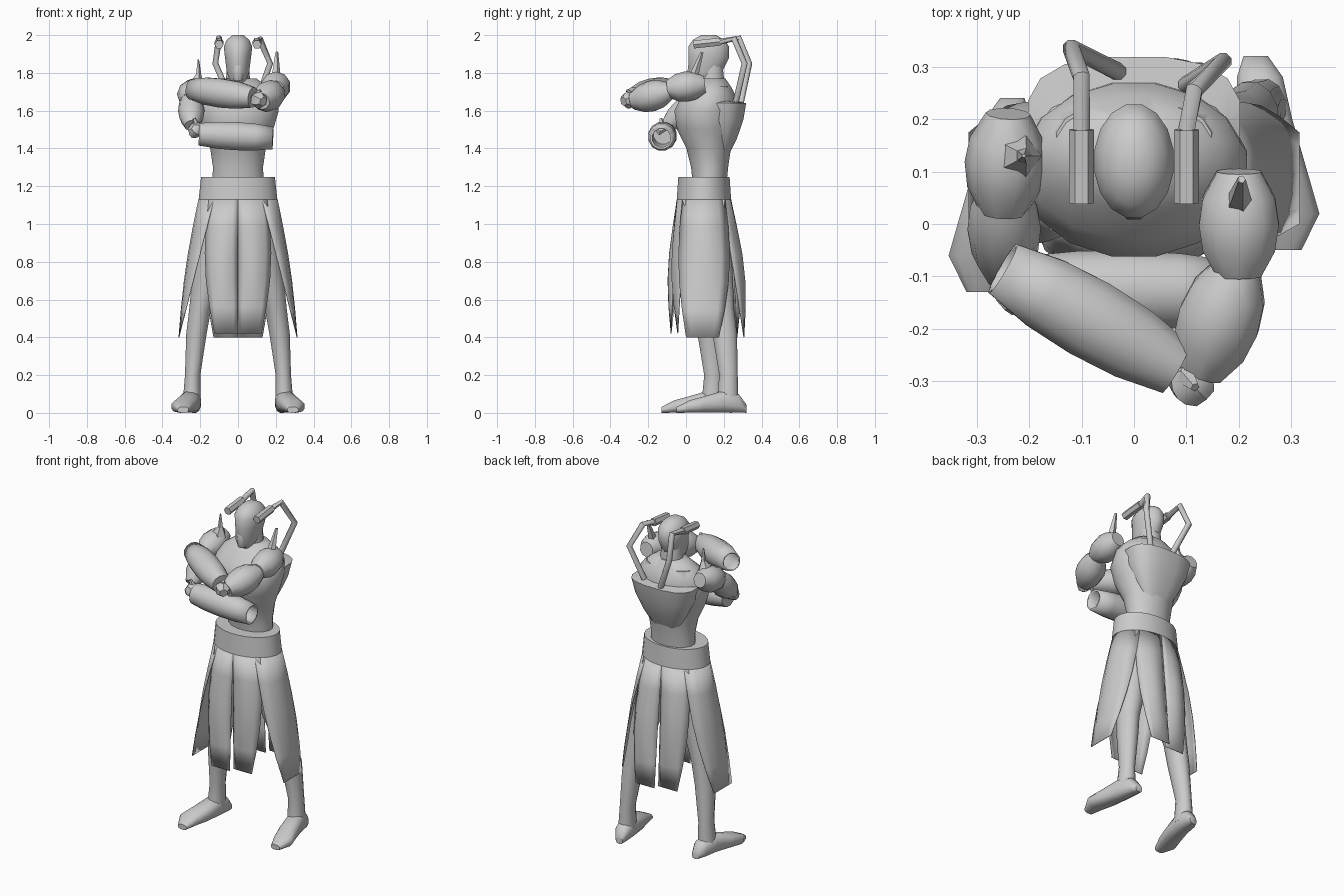
import bpy, bmesh, math
from mathutils import Vector

if "Cube" in bpy.data.objects:
    bpy.data.objects.remove(bpy.data.objects["Cube"])

X, Y, Z = Vector((1, 0, 0)), Vector((0, 1, 0)), Vector((0, 0, 1))
BELT_Y, BELT_WIDTH, BELT_DEPTH, BELT_BOTTOM = .095, .21, .145, 1.13


def finish(name, mesh_data, angle, thickness):
    bmesh.ops.recalc_face_normals(mesh_data, faces=mesh_data.faces)
    mesh = bpy.data.meshes.new(name)
    mesh_data.to_mesh(mesh)
    mesh_data.free()
    obj = bpy.data.objects.new(name, mesh)
    bpy.context.collection.objects.link(obj)
    if thickness:
        solidify = obj.modifiers.new("Thickness", "SOLIDIFY")
        solidify.thickness = thickness
        solidify.offset = -1
    bpy.ops.object.select_all(action="DESELECT")
    obj.select_set(True)
    bpy.context.view_layer.objects.active = obj
    bpy.ops.object.shade_smooth_by_angle(angle=math.radians(angle))


def bridge(mesh_data, lower, upper, closed):
    count = len(lower)
    for k in range(count if closed else count - 1):
        j = (k + 1) % count
        mesh_data.faces.new((lower[k], lower[j], upper[j], upper[k]))


def loft(name, stations, sides=12, ref=Y, axis=None, open_start=False,
         power=1, thickness=0, angle=50):
    """Skin rings along a path; each station is (point, width, height)."""
    mesh_data = bmesh.new()
    path = [Vector(station[0]) for station in stations]
    last = len(path) - 1
    rings = []
    for i, (point, width, height) in enumerate(stations):
        along = axis or (path[min(i + 1, last)] - path[max(i - 1, 0)]).normalized()
        side = along.cross(ref).normalized()
        up = side.cross(along)
        ring = []
        for k in range(sides):
            turn = math.tau * (k + .5) / sides
            c, s = math.cos(turn), math.sin(turn)
            c = math.copysign(abs(c) ** power, c)
            s = math.copysign(abs(s) ** power, s)
            corner = path[i] + side * c * width + up * s * height
            corner.z = max(corner.z, 0)
            ring.append(mesh_data.verts.new(corner))
        rings.append(ring)
    for lower, upper in zip(rings, rings[1:]):
        bridge(mesh_data, lower, upper, True)
    mesh_data.faces.new(rings[-1])
    if not open_start:
        mesh_data.faces.new(rings[0])
    finish(name, mesh_data, angle, thickness)


def column(name, rows, **options):
    """Upright loft on the centre line; each row is z, y, width, depth."""
    loft(name, [((0, y, z), width, depth) for z, y, width, depth in rows],
         axis=Z, **options)


def spindle(name, start, end, radius, ends=.55, steps=4, **options):
    """Swollen limb section that narrows toward both ends."""
    start, end = Vector(start), Vector(end)
    stations = []
    for i in range(steps + 1):
        t = i / steps
        r = radius * (ends + (1 - ends) * math.sin(math.pi * t) ** .7)
        stations.append((start.lerp(end, t), r, r))
    loft(name, stations, **options)


def rod(name, path, start_radius, end_radius, **options):
    last = len(path) - 1
    radii = [start_radius + (end_radius - start_radius) * i / last for i in range(last + 1)]
    loft(name, [(p, r, r) for p, r in zip(path, radii)], **options)


def mix(a, b, t):
    return a + (b - a) * t


def belt_front(u):
    return BELT_DEPTH * math.sqrt(1 - (u / BELT_WIDTH) ** 2) - BELT_Y


def belt_back(u):
    return belt_front(u) + BELT_Y * 2


def belt_side(u):
    return BELT_WIDTH * math.sqrt(1 - ((u - BELT_Y) / BELT_DEPTH) ** 2)


def panel(name, top, bottom, belt, out, flare, bow, hem, place, rows=5, cols=6):
    """Cloth strip that leaves the belt's curve, swells and ends at a straight hem."""
    mesh_data = bmesh.new()
    grid = []
    for i in range(rows + 1):
        t = i / rows
        swell = math.sin(math.pi * t)
        line = []
        for k in range(cols + 1):
            v = k / cols
            start = mix(*top, v)
            u = mix(start, mix(*bottom, v), t) + swell * mix(*flare, v)
            w = mix(belt(start), out, t) + swell * bow * math.sin(math.pi * v)
            line.append(mesh_data.verts.new(place(u, w, mix(BELT_BOTTOM, hem, t))))
        grid.append(line)
    for upper, lower in zip(grid, grid[1:]):
        bridge(mesh_data, upper, lower, False)
    finish(name, mesh_data, 60, .004)


# Torso, neck and the flared back of the jacket
column("torso", [(1.2, .125, .14, .09), (1.3, .125, .135, .1), (1.4, .12, .15, .12),
                 (1.5, .105, .19, .155), (1.6, .105, .22, .17), (1.67, .12, .21, .15),
                 (1.72, .135, .17, .11), (1.77, .14, .1, .07)], sides=16)
rod("neck", [(0, .14, 1.7), (0, .135, 1.85)], .07, .06)
column("jacket_back", [(1.37, .185, .09, .045), (1.45, .185, .14, .085),
                       (1.55, .19, .185, .115), (1.64, .2, .205, .12),
                       (1.65, .17, .18, .08), (1.73, .15, .15, .08)],
       sides=16, power=.75, angle=40)

# Head and face mask
column("head", [(1.75, .09, .04, .05), (1.8, .1, .06, .09), (1.88, .12, .07, .11),
                (1.94, .12, .077, .11), (1.975, .12, .06, .085), (2, .12, .03, .04)],
       sides=16)
spindle("mouth_guard", (0, .04, 1.76), (0, .04, 1.86), .034, ends=.7, sides=8)

# Hoses curving from beside the head down to the back
hoses = {"right": [(-.1, .18, 1.965), (-.1, .28, 1.985), (-.12, .335, 1.85), (-.03, .29, 1.64)],
         "left": [(.1, .18, 1.965), (.115, .255, 1.98), (.17, .31, 1.85), (.1, .265, 1.65)]}
for name, path in hoses.items():
    rod(name + "_hose", path, .017, .017, sides=8, ref=X)
    tip = Vector(path[0])
    rod(name + "_hose_nozzle", [tip - Y * .14 - Z * .015, tip], .024, .024,
        sides=6, ref=X, angle=30)

# Belt of the skirt
column("skirt_belt", [(1.25, BELT_Y, .14, .1), (1.25, BELT_Y, .197, .137),
                      (BELT_BOTTOM, BELT_Y, BELT_WIDTH, BELT_DEPTH)], sides=24)

for name, s in (("left", 1), ("right", -1)):
    # Skirt panels, leaning with the stride
    def lean(z):
        return s * .025 * (BELT_BOTTOM - z)

    panel(name + "_front_skirt_panel", (0, .155), (0, .125), belt_front, .063,
          (0, .035), .035, .42, lambda u, w, z: (s * u, lean(z) - w, z))
    panel(name + "_back_skirt_panel", (0, .155), (0, .13), belt_back, .29,
          (0, .035), .04, .4, lambda u, w, z: (s * u, lean(z) + w, z))
    panel(name + "_side_skirt_panel", (-.02, .208), (0, .175), belt_side, .315,
          (-.03, .04), .015, .4, lambda u, w, z: (s * w, u, z))

    # Legs and feet, with the right foot a step forward
    step = .04 * (s - 1)
    leg = [(1.15, .09, .11, .085, 0), (.95, .115, .125, .095, .3), (.72, .165, .155, .08, .6),
           (.55, .2, .185, .06, .8), (.42, .22, .205, .056, 1), (.2, .24, .225, .042, 1),
           (.05, .245, .22, .05, 1)]
    loft(name + "_leg", [((s * x, y + step * share, z), r, r * 1.2)
                         for z, x, y, r, share in leg], axis=Z)
    foot = [(.32, .232, .024, .022), (.28, .24, .045, .05), (.2, .25, .053, .06),
            (.1, .272, .06, .045), (.02, .295, .06, .034), (-.05, .29, .03, .016)]
    loft(name + "_foot", [((s * x, y + step, h), w, h) for y, x, w, h in foot],
         ref=Z, axis=Y, power=.8)

# Upper arms and shoulders
spindle("left_shoulder", (.2, .1, 1.74), (.2, -.1, 1.715), .08, sides=10, ref=Z)
spindle("left_arm", (.2, -.08, 1.705), (.125, -.285, 1.65), .082, sides=10, ref=Z)
spindle("right_shoulder", (-.24, .21, 1.71), (-.25, .02, 1.66), .078, sides=10, ref=X)
spindle("right_arm", (-.25, .08, 1.68), (-.245, -.1, 1.52), .07, sides=10, ref=X)

# Shoulder spikes
rod("left_shoulder_spike", [(.2, .04, 1.78), (.205, .085, 1.91)], .026, .008,
    sides=5, angle=30)
rod("right_shoulder_spike_base", [(-.22, .13, 1.74), (-.21, .13, 1.79)], .045, .016,
    sides=5, angle=30)
rod("right_shoulder_spike", [(-.21, .13, 1.78), (-.21, .13, 1.87)], .017, .004,
    sides=5, angle=30)

# Crossed forearm gauntlets, open at the elbow
spindle("upper_gauntlet", (-.25, -.085, 1.715), (.08, -.275, 1.67), .079, ends=.7,
        ref=Z, open_start=True, thickness=.008)
spindle("lower_gauntlet", (.185, -.13, 1.455), (-.205, -.12, 1.475), .077, ends=.8,
        ref=Z, open_start=True, thickness=.012)


# Hands: a closed fist with a thumb
def hand(name, wrist, reach):
    wrist, reach = Vector(wrist), Vector(reach)
    spindle(name + "_fist", wrist, wrist + reach * 1.4, .046, sides=6, ref=Z, angle=30)
    thumb = wrist + reach * .4 + Z * .02
    rod(name + "_thumb", [thumb, thumb + reach * .5 + Z * .035], .02, .009,
        sides=5, ref=reach.cross(Z), angle=30)


hand("right_hand", (.085, -.275, 1.665), (.035, -.04, -.012))
hand("left_hand", (-.2, -.12, 1.48), (-.035, -.015, .025))
